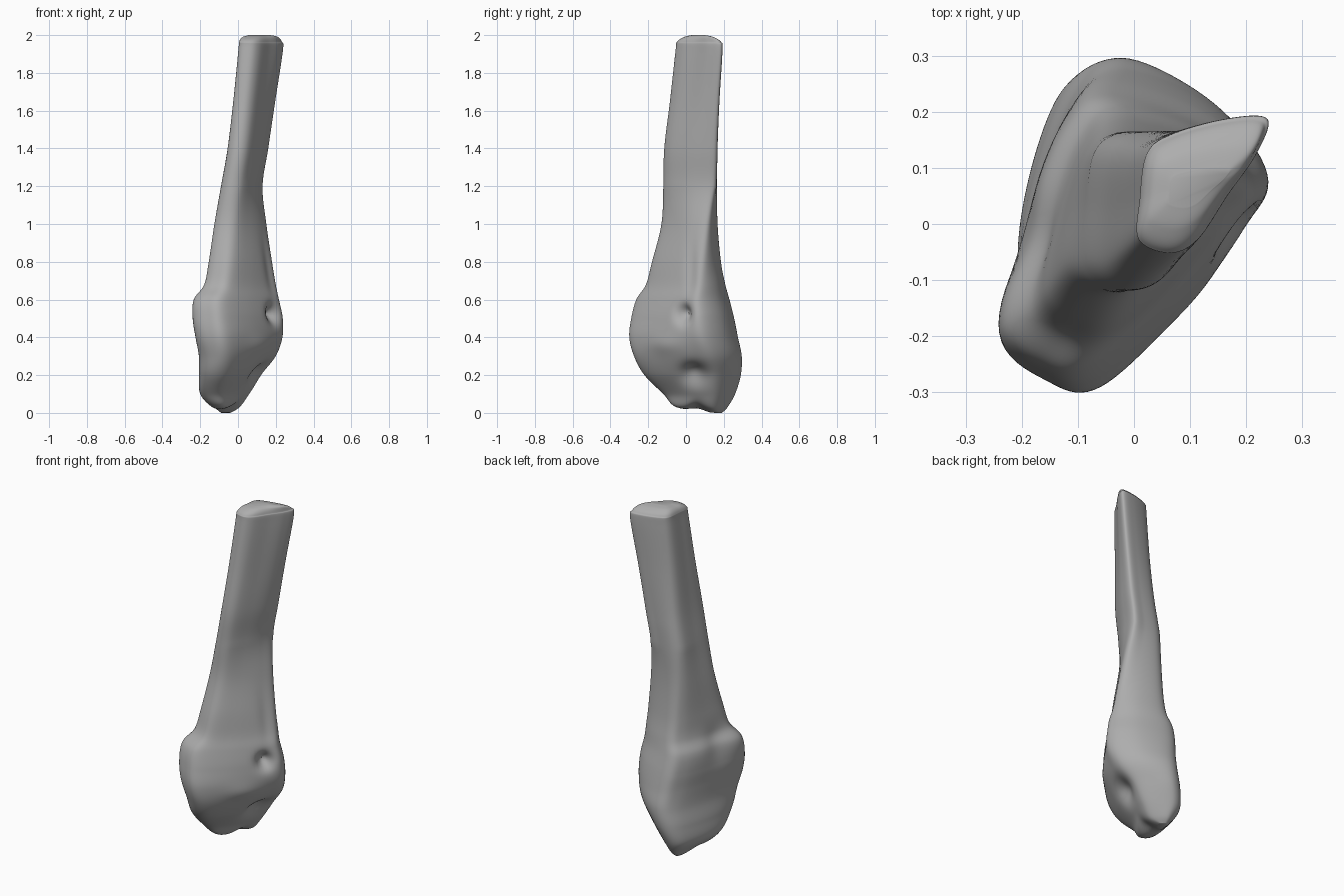
import bpy
import bmesh
import math
from mathutils import Vector

if "Cube" in bpy.data.objects:
    bpy.data.objects.remove(bpy.data.objects["Cube"], do_unlink=True)

RING_STEPS = 9     # points between neighbouring outline points
RISE_STEPS = 9     # rings between neighbouring sections

# Outlines seen from above, clockwise from the front corner of the -x side
SHAFT_TOP = [(.004, -.02), (.006, .05), (.018, .125), (.06, .158), (.16, .185),
             (.235, .185), (.215, .125), (.165, .057), (.11, -.02), (.06, -.043)]
SHAFT_MID = [(-.093, -.075), (-.09, .03), (-.077, .125), (-.03, .162), (.06, .163),
             (.13, .15), (.115, .06), (.075, -.03), (.015, -.11), (-.05, -.12)]
HEAD = [(-.24, -.2), (-.2, 0), (-.125, .2), (-.04, .27), (.14, .207),
        (.235, .09), (.19, -.01), (.06, -.17), (-.075, -.287), (-.16, -.277)]
FOOT = [(-.2, -.12), (-.18, .06), (-.12, .24), (-.04, .29), (.05, .235),
        (.115, .15), (.105, .05), (.05, -.07), (-.06, -.21), (-.15, -.21)]
OUTLINES = [SHAFT_TOP, SHAFT_MID, HEAD, FOOT]

# Height, x range, y range, outline blend
SECTIONS = [
    (0, -.09, -.04, .12, .19, 3),
    (.03, -.14, .01, -.05, .22, 3),
    (.1, -.2, .06, -.12, .26, 3),
    (.2, -.207, .13, -.22, .29, 3),
    (.3, -.207, .2, -.275, .295, 2.6),
    (.4, -.225, .235, -.3, .275, 2.2),
    (.5, -.24, .237, -.29, .255, 2),
    (.6, -.235, .217, -.263, .23, 2),
    (.68, -.182, .2, -.212, .208, 1.85),
    (.8, -.155, .18, -.18, .185, 1.6),
    (1, -.125, .15, -.13, .167, 1.3),
    (1.2, -.09, .13, -.12, .165, 1),
    (1.4, -.055, .16, -.115, .167, .7),
    (1.65, -.025, .197, -.085, .177, .3),
    (1.92, .002, .238, -.055, .193, 0),
    (1.965, .006, .232, -.047, .184, 0),
    (1.99, .025, .212, -.01, .145, 0),
    (2, .06, .17, .03, .1, 0),
]


def spline(a, b, c, d, t):
    """Smooth interpolation from b to c for tuples of any length."""
    return [q + .5 * t * (r - p + t * (2 * p - 5 * q + 4 * r - s
            + t * (3 * (q - r) + s - p))) for p, q, r, s in zip(a, b, c, d)]


def closed_outline(blend):
    low = min(int(blend), len(OUTLINES) - 2)
    f = blend - low
    pts = [Vector(p).lerp(Vector(q), f) for p, q in zip(OUTLINES[low], OUTLINES[low + 1])]
    n = len(pts)
    return [spline(pts[i - 1], pts[i], pts[(i + 1) % n], pts[(i + 2) % n], k / RING_STEPS)
            for i in range(n) for k in range(RING_STEPS)]


def fit(values, low, high):
    a, b = min(values), max(values)
    return [low + (v - a) / (b - a) * (high - low) for v in values]


def make_ring(section):
    z, x0, x1, y0, y1, blend = section
    loop = closed_outline(max(0, min(blend, len(OUTLINES) - 1)))
    xs = fit([p[0] for p in loop], x0, x1)
    ys = fit([p[1] for p in loop], y0, y1)
    return [Vector((x, y, z)) for x, y in zip(xs, ys)]


# Loft the sections into one closed skin
last = len(SECTIONS) - 1
rings = []
for i in range(last):
    for k in range(RISE_STEPS):
        rings.append(make_ring(spline(SECTIONS[max(i - 1, 0)], SECTIONS[i], SECTIONS[i + 1],
                                      SECTIONS[min(i + 2, last)], k / RISE_STEPS)))
rings.append(make_ring(SECTIONS[-1]))

bm = bmesh.new()
skin = [[bm.verts.new(p) for p in ring] for ring in rings]
for lower, upper in zip(skin, skin[1:]):
    for j in range(len(lower)):
        bm.faces.new((lower[j - 1], lower[j], upper[j], upper[j - 1]))
for end in (skin[0], skin[-1]):
    bm.faces.new(end)
bmesh.ops.recalc_face_normals(bm, faces=bm.faces)

# Hollows and swellings: centre, radii, push direction and depth
UNDER = Vector((-.7, .1, .5)).normalized()
INWARD = Vector((-.8, .55, .1)).normalized()
RELIEF = [
    ((.17, -.01, .52), (.06, .035, .045), INWARD, .06),     # small pit
    ((.11, .04, .2), (.11, .07, .06), UNDER, .045),         # joint hollow
    ((-.03, .06, .02), (.1, .05, .06), Vector((0, 0, 1)), .025),
    ((.13, .03, .72), (.08, .03, .16), INWARD, .01),        # groove above the pit
    ((.1, -.1, .36), (.1, .1, .05), INWARD, -.01),          # rim above the joint
    ((-.18, -.04, .6), (.06, .08, .1), Vector((1, 0, 0)), .025),
]
for v in bm.verts:
    start = v.co.copy()
    for centre, radii, push, depth in RELIEF:
        d = sum(((a - b) / r) ** 2 for a, b, r in zip(start, centre, radii))
        v.co += push * depth * math.exp(-d)

mesh = bpy.data.meshes.new("bone")
bm.to_mesh(mesh)
bm.free()
bone = bpy.data.objects.new("bone", mesh)
bpy.context.collection.objects.link(bone)

# Plain grey material
grey = bpy.data.materials.new("plain grey")
grey.use_nodes = True
colour = (.42, .42, .42, 1)
grey.diffuse_color = colour
grey.node_tree.nodes["Principled BSDF"].inputs["Base Color"].default_value = colour
mesh.materials.append(grey)

bpy.context.view_layer.objects.active = bone
bone.select_set(True)
bpy.ops.object.shade_smooth_by_angle(angle=math.radians(50))
